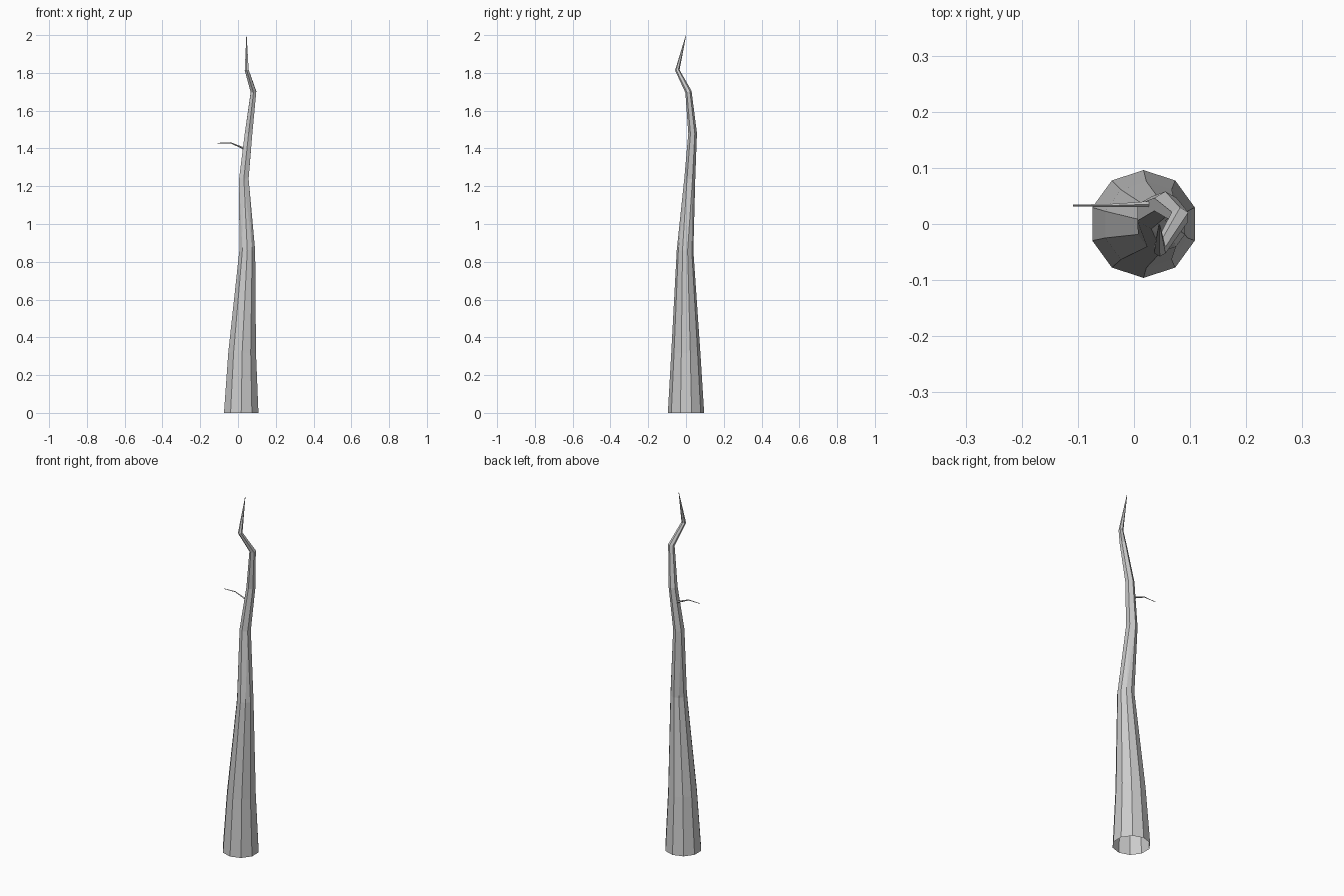
import bpy, bmesh, math
from mathutils import Vector

if "Cube" in bpy.data.objects:
    bpy.data.objects.remove(bpy.data.objects["Cube"])

def tube(name, rings):
    """Loft rings of (x, y, z, radius, sides); open base, pointed end."""
    bm = bmesh.new()
    pts = [Vector(r[:3]) for r in rings]
    loops = []
    for i, (x, y, z, r, n) in enumerate(rings):
        a, b = pts[max(i - 1, 0)], pts[min(i + 1, len(pts) - 1)]
        t1 = (pts[i] - a).normalized() if i else Vector((0, 0, 0))
        t2 = (b - pts[i]).normalized() if i < len(pts) - 1 else Vector((0, 0, 0))
        d = (t1 + t2).normalized()
        if i == 0 and d.z > 0.9:
            d = Vector((0, 0, 1))          # base sits flat on the ground
        side = Vector((1, 0, 0)) if abs(d.z) > 0.7 else Vector((0, 1, 0))
        u = (side - d * side.dot(d)).normalized()
        v = d.cross(u)
        vs = []
        for k in range(n):
            ang = math.pi / 2 + 2 * math.pi * k / n
            vs.append(bm.verts.new(pts[i] + r * (u * math.cos(ang) + v * math.sin(ang))))
        loops.append(vs)
    # stitch rings, allowing a drop in side count
    for A, B in zip(loops, loops[1:]):
        na, nb = len(A), len(B)
        if na == nb:
            for k in range(na):
                bm.faces.new((A[k], A[(k + 1) % na], B[(k + 1) % nb], B[k]))
            continue
        i = j = 0
        while i < na or j < nb:
            if j >= nb or (i < na and (i + 0.5) / na <= (j + 0.5) / nb):
                bm.faces.new((A[i % na], A[(i + 1) % na], B[j % nb]))
                i += 1
            else:
                bm.faces.new((A[i % na], B[(j + 1) % nb], B[j % nb]))
                j += 1
    bm.faces.new(loops[-1])
    bmesh.ops.recalc_face_normals(bm, faces=bm.faces)
    me = bpy.data.meshes.new(name)
    bm.to_mesh(me)
    bm.free()
    ob = bpy.data.objects.new(name, me)
    bpy.context.collection.objects.link(ob)
    return ob

# Tapering crooked trunk
tube("trunk", [
    (0.017, 0.000, 0.00, 0.096, 10),
    (0.022, -0.001, 0.32, 0.077, 10),
    (0.049, -0.005, 0.86, 0.044, 10),
    (0.031, 0.020, 1.24, 0.029, 6),
    (0.056, 0.035, 1.48, 0.023, 6),
    (0.082, 0.013, 1.70, 0.017, 6),
    (0.046, -0.046, 1.815, 0.012, 6),
    (0.045, 0.000, 2.00, 0.001, 6),
])

# Small bent twig on the left
tube("twig", [
    (0.045, 0.036, 1.39, 0.006, 4),
    (0.020, 0.035, 1.405, 0.005, 4),
    (-0.040, 0.033, 1.43, 0.003, 4),
    (-0.109, 0.033, 1.428, 0.0015, 4),
])
